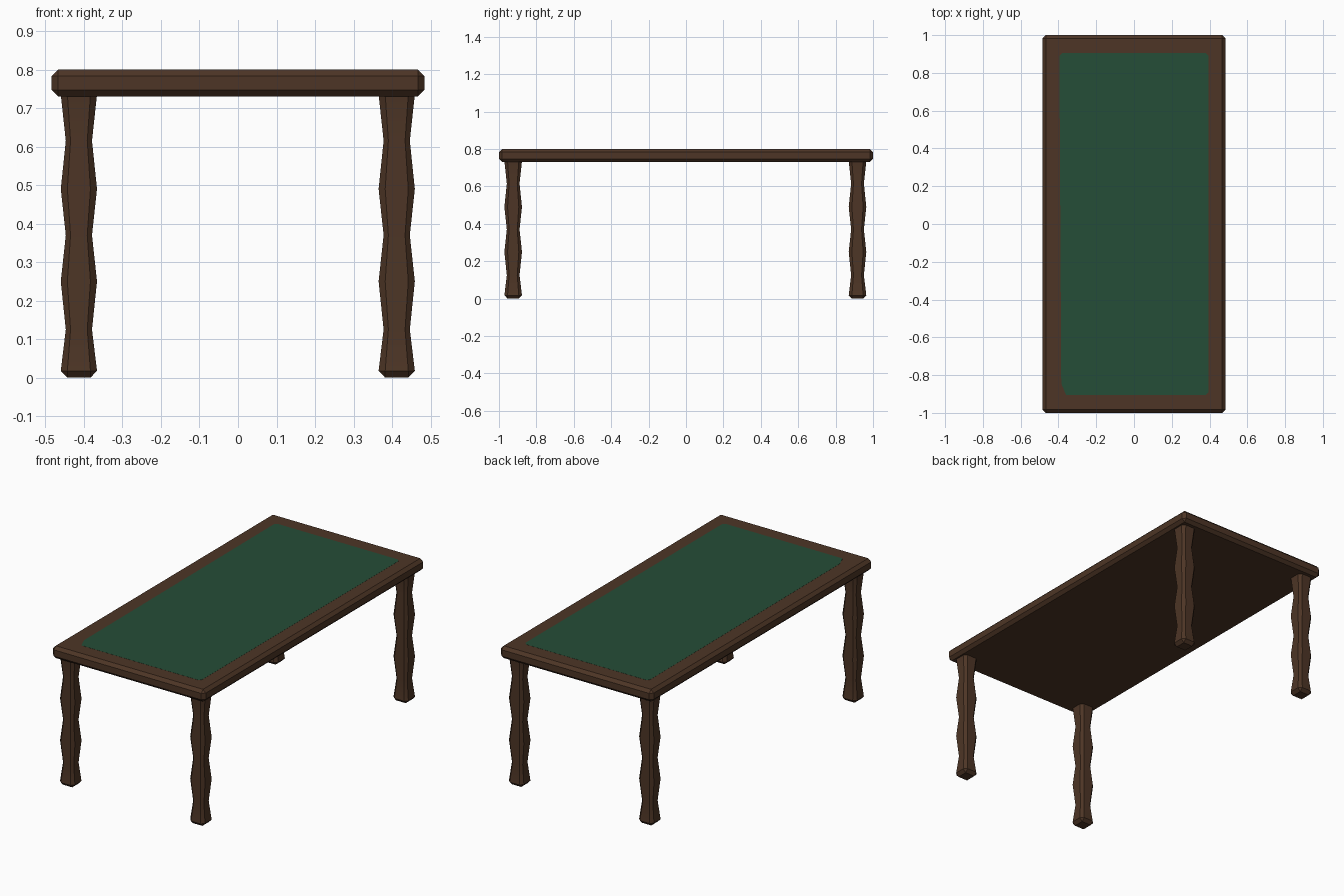
import bpy, bmesh
from mathutils import Vector

if "Cube" in bpy.data.objects:
    bpy.data.objects.remove(bpy.data.objects["Cube"])


def material(name, rgb):
    m = bpy.data.materials.new(name)
    m.diffuse_color = (*rgb, 1)
    m.use_nodes = True
    m.node_tree.nodes["Principled BSDF"].inputs["Base Color"].default_value = m.diffuse_color
    return m


wood = material("dark wood", (0.075, 0.036, 0.019))
felt = material("green felt", (0.018, 0.074, 0.038))


def finish(bm, name, mat):
    bmesh.ops.recalc_face_normals(bm, faces=bm.faces[:])
    mesh = bpy.data.meshes.new(name)
    bm.to_mesh(mesh)
    bm.free()
    mesh.materials.append(mat)
    ob = bpy.data.objects.new(name, mesh)
    bpy.context.collection.objects.link(ob)
    return ob


def chamfered_box(size, centre, chamfer):
    bm = bmesh.new()
    bmesh.ops.create_cube(bm, size=1)
    for v in bm.verts:
        v.co = Vector(a * b for a, b in zip(v.co, size)) + Vector(centre)
    bmesh.ops.bevel(bm, geom=bm.edges[:], offset=chamfer, segments=1,
                    profile=0.5, affect='EDGES')
    return bm


# table top with chamfered edges
finish(chamfered_box((0.968, 2.0, 0.07), (0, 0, 0.765), 0.017), "table_top", wood)

# felt panel: thin plate with clipped corners, one corner clipped more
X, Y = 0.395, 0.904
outline = [(X - .015, -Y), (X, -Y + .015), (X, Y - .015), (X - .015, Y),
           (-X + .015, Y), (-X, Y - .015), (-X + .01, -Y + .06), (-X + .035, -Y)]
bm = bmesh.new()
face = bm.faces.new([bm.verts.new((x, y, 0.797)) for x, y in outline])
ext = bmesh.ops.extrude_face_region(bm, geom=[face])
for v in ext["geom"]:
    if isinstance(v, bmesh.types.BMVert):
        v.co.z = 0.8006
finish(bm, "felt_panel", felt)

# legs: chamfered square section, alternately wide and narrow (height, half width)
RINGS = [(0.018, .047), (0.125, .034), (0.25, .047), (0.37, .034),
         (0.49, .047), (0.615, .034), (0.735, .047)]


def leg(name, cx, cy):
    bm = bmesh.new()

    def ring(z, h, f):
        pts = [(h, -f), (h, f), (f, h), (-f, h), (-h, f), (-h, -f), (-f, -h), (f, -h)]
        return [bm.verts.new((cx + x, cy + y, z)) for x, y in pts]

    # foot is a square whose corners meet the chamfers
    foot = [bm.verts.new((cx + x * .03, cy + y * .03, 0))
            for x, y in ((1, -1), (1, 1), (-1, 1), (-1, -1))]
    rings = [ring(z, h, h * 0.637) for z, h in RINGS]
    bm.faces.new(foot[::-1])
    r = rings[0]
    for i in range(4):
        j = (i + 1) % 4
        bm.faces.new((foot[i], foot[j], r[2 * i + 1], r[2 * i]))
        bm.faces.new((foot[j], r[2 * j], r[2 * i + 1]))
    for a, b in zip(rings, rings[1:]):
        for i in range(8):
            j = (i + 1) % 8
            bm.faces.new((a[i], a[j], b[j], b[i]))
    bm.faces.new(rings[-1])
    ob = finish(bm, name, wood)
    bpy.ops.object.select_all(action='DESELECT')
    ob.select_set(True)
    bpy.context.view_layer.objects.active = ob
    bpy.ops.object.shade_smooth_by_angle(angle=0.5)


for end, cy in (("front", -0.924), ("back", 0.917)):
    for side, cx in (("left", -0.413), ("right", 0.412)):
        leg(f"{end}_{side}_leg", cx, cy)
